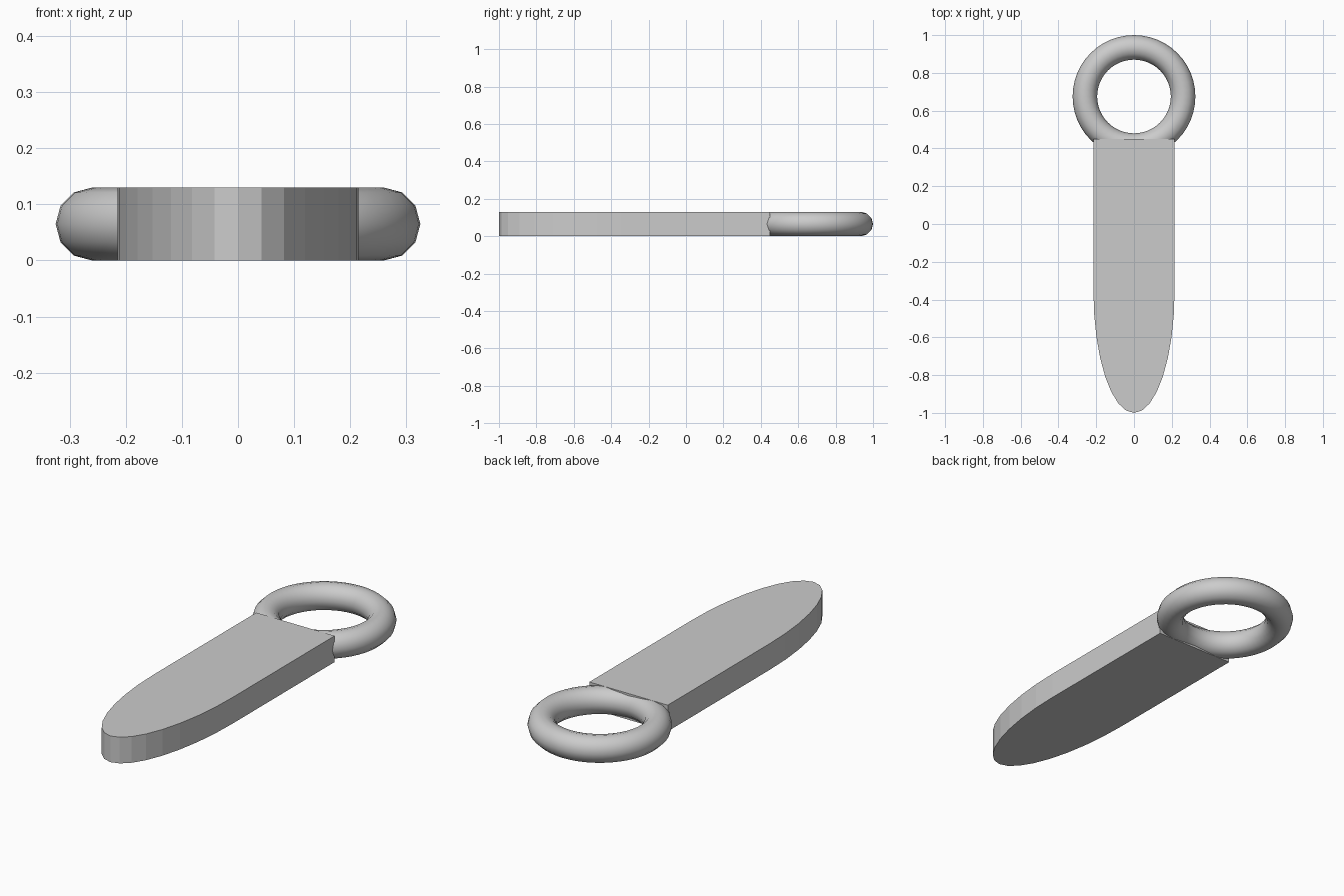
import bpy, bmesh, math

if "Cube" in bpy.data.objects:
    bpy.data.objects.remove(bpy.data.objects["Cube"], do_unlink=True)

THICK = 0.13
HALF_W = 0.215
BACK_Y, CURVE_Y, TIP_Y = 0.45, -0.35, -1.0
STEPS = 16

grey = bpy.data.materials.new("light_grey")
grey.use_nodes = True
colour = (0.6, 0.6, 0.6, 1)
grey.diffuse_color = colour
grey.node_tree.nodes["Principled BSDF"].inputs["Base Color"].default_value = colour

# Flat blade: straight sides ending in a half-ellipse tip
outline = [(HALF_W, BACK_Y), (-HALF_W, BACK_Y)]
for i in range(STEPS + 1):
    a = math.pi * i / STEPS
    outline.append((-HALF_W * math.cos(a), CURVE_Y + (TIP_Y - CURVE_Y) * math.sin(a)))

bm = bmesh.new()
base = bm.faces.new([bm.verts.new((x, y, 0)) for x, y in outline])
top = bmesh.ops.extrude_face_region(bm, geom=[base])
bmesh.ops.translate(bm, vec=(0, 0, THICK),
                    verts=[v for v in top["geom"] if isinstance(v, bmesh.types.BMVert)])
bmesh.ops.recalc_face_normals(bm, faces=bm.faces)
mesh = bpy.data.meshes.new("blade")
bm.to_mesh(mesh)
bm.free()
blade = bpy.data.objects.new("blade", mesh)
bpy.context.collection.objects.link(blade)
mesh.materials.append(grey)

# Round ring set into the back end of the blade
bpy.ops.mesh.primitive_torus_add(major_radius=0.26, minor_radius=THICK / 2,
                                 major_segments=48, minor_segments=12,
                                 location=(0, 0.675, THICK / 2))
ring = bpy.context.object
ring.name = "ring"
ring.data.materials.append(grey)
bpy.ops.object.shade_smooth()
